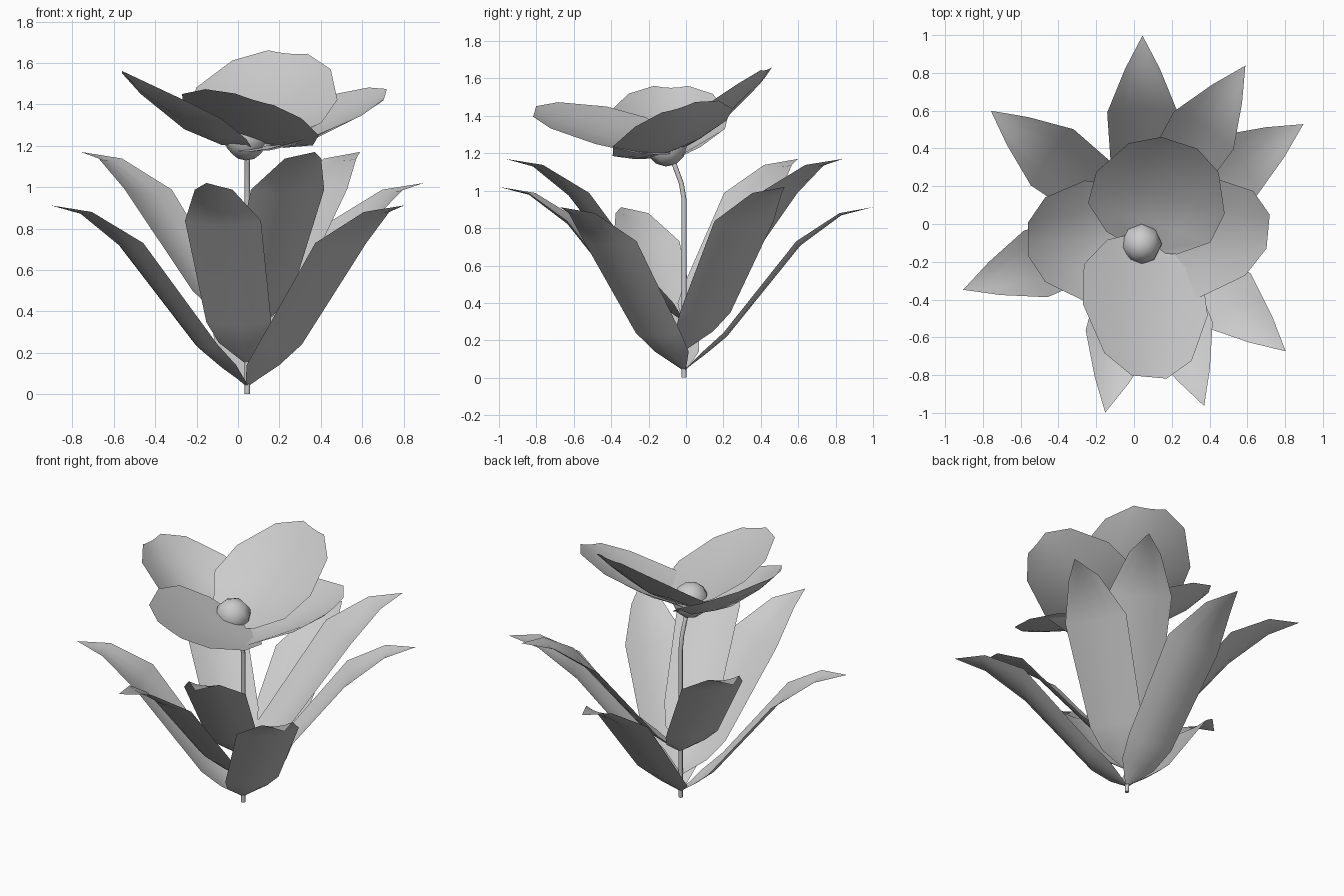
import bpy, bmesh, math
from mathutils import Vector, Matrix

if "Cube" in bpy.data.objects:
    bpy.data.objects.remove(bpy.data.objects["Cube"])

grey = bpy.data.materials.new("plain grey")
grey.use_nodes = True
colour = (0.6, 0.6, 0.6, 1)
grey.diffuse_color = colour
grey.node_tree.nodes["Principled BSDF"].inputs["Base Color"].default_value = colour


def finish(name, bm):
    """Turn a bmesh into a smooth shaded object."""
    mesh = bpy.data.meshes.new(name)
    bm.to_mesh(mesh)
    bm.free()
    mesh.materials.append(grey)
    for face in mesh.polygons:
        face.use_smooth = True
    obj = bpy.data.objects.new(name, mesh)
    bpy.context.collection.objects.link(obj)
    return obj


def sheet(name, rows):
    """Skin a grid of points, merge collapsed ends, face it upward."""
    bm = bmesh.new()
    grid = [[bm.verts.new(p) for p in row] for row in rows]
    for a, b in zip(grid, grid[1:]):
        for i in range(len(a) - 1):
            bm.faces.new((a[i], a[i + 1], b[i + 1], b[i]))
    bmesh.ops.remove_doubles(bm, verts=bm.verts, dist=0.0005)
    bm.normal_update()
    if sum(f.normal.z * f.calc_area() for f in bm.faces) < 0:
        bmesh.ops.reverse_faces(bm, faces=bm.faces)
    return finish(name, bm)


STEM = Vector((0.045, -0.01, 0))
ACROSS = (-1, -0.5, 0, 0.5, 1)

# Leaves: radius, height, half width; each whorl sits higher on the stem
LEAF = [(0.0, 0.042, 0.012), (0.10, 0.14, 0.12), (0.21, 0.24, 0.16),
        (0.60, 0.73, 0.187), (0.83, 0.88, 0.093), (1.008, 0.912, 0.0)]


def leaf(name, angle, lift):
    a = math.radians(angle)
    out = Vector((math.cos(a), math.sin(a), 0))
    side = Vector((-math.sin(a), math.cos(a), 0))
    rows = []
    for r, z, w in LEAF:
        row = []
        for t in ACROSS:
            sag = (1 - t * t) * w * 0.12
            p = STEM + out * (r + sag) + side * (w * t)
            p.z = z + lift - sag
            row.append(p)
        rows.append(row)
    sheet(name, rows)


for size, lift, angles in (("low", 0, (90, -41.2, 199.6)),
                           ("middle", 0.108, (32.3, 258.7)),
                           ("tall", 0.258, (57.3, -71.1, 142.8))):
    for i, angle in enumerate(angles):
        leaf(f"{size}_leaf_{i + 1}", angle, lift)

# Petals: share of length, share of half width
PETAL = [(-0.06, 0.15), (0, 0.55), (0.2, 0.95), (0.5, 1.0), (0.85, 0.7), (1.0, 0.28)]


def petal(name, base_z, length, half, cup, sag):
    base, length, half = Vector((0.04, -0.1, base_z)), Vector(length), Vector(half)
    rows = []
    for s, w in PETAL:
        row = []
        for t in ACROSS:
            p = base + length * s + half * (w * t)
            p.z += cup * (w * t) ** 2 - sag * max(s, 0) * (1 - s)
            row.append(p)
        rows.append(row)
    sheet(name, rows)


petal("back_petal", 1.21, (0.2, 0.53, 0.435), (0.34, -0.11, -0.03), 0.10, 0.30)
petal("right_petal", 1.19, (-0.60, 0.02, 0.36), (0, 0.32, 0), 0.14, 0.36)
petal("front_petal", 1.23, (0.04, -0.71, 0.19), (0.33, -0.03, -0.10), 0.05, 0.10)
petal("left_petal", 1.20, (0.67, 0.06, 0.24), (0.03, 0.32, 0.10), 0.08, 0.25)

# Flower heart: low sided ball leaning forward
bm = bmesh.new()
bmesh.ops.create_uvsphere(bm, u_segments=8, v_segments=6, radius=0.108)
bm.transform(Matrix.Translation((0.04, -0.105, 1.237)) @ Matrix.Rotation(0.5, 4, 'X'))
finish("flower_heart", bm)

# Stem: tube that nods forward under the flower
SIDES, RADIUS = 8, 0.013
path = [(0, 0), (0, 0.5), (0, 0.95), (-0.015, 1.04), (-0.045, 1.12), (-0.07, 1.19)]
bm = bmesh.new()
rings = []
for i, (y, z) in enumerate(path):
    y0, z0 = path[max(i - 1, 0)]
    y1, z1 = path[min(i + 1, len(path) - 1)]
    across = Vector((0, z1 - z0, y0 - y1)).normalized()
    ring = []
    for k in range(SIDES):
        a = math.tau * k / SIDES
        p = STEM + Vector((0, y, z)) + across * (RADIUS * math.sin(a))
        p.x += RADIUS * math.cos(a)
        ring.append(bm.verts.new(p))
    rings.append(ring)
for a, b in zip(rings, rings[1:]):
    for k in range(SIDES):
        j = (k + 1) % SIDES
        bm.faces.new((a[k], a[j], b[j], b[k]))
bm.faces.new(rings[0][::-1])
bm.faces.new(rings[-1])
stem = finish("stem", bm)
stem.data.polygons[-2].use_smooth = False
